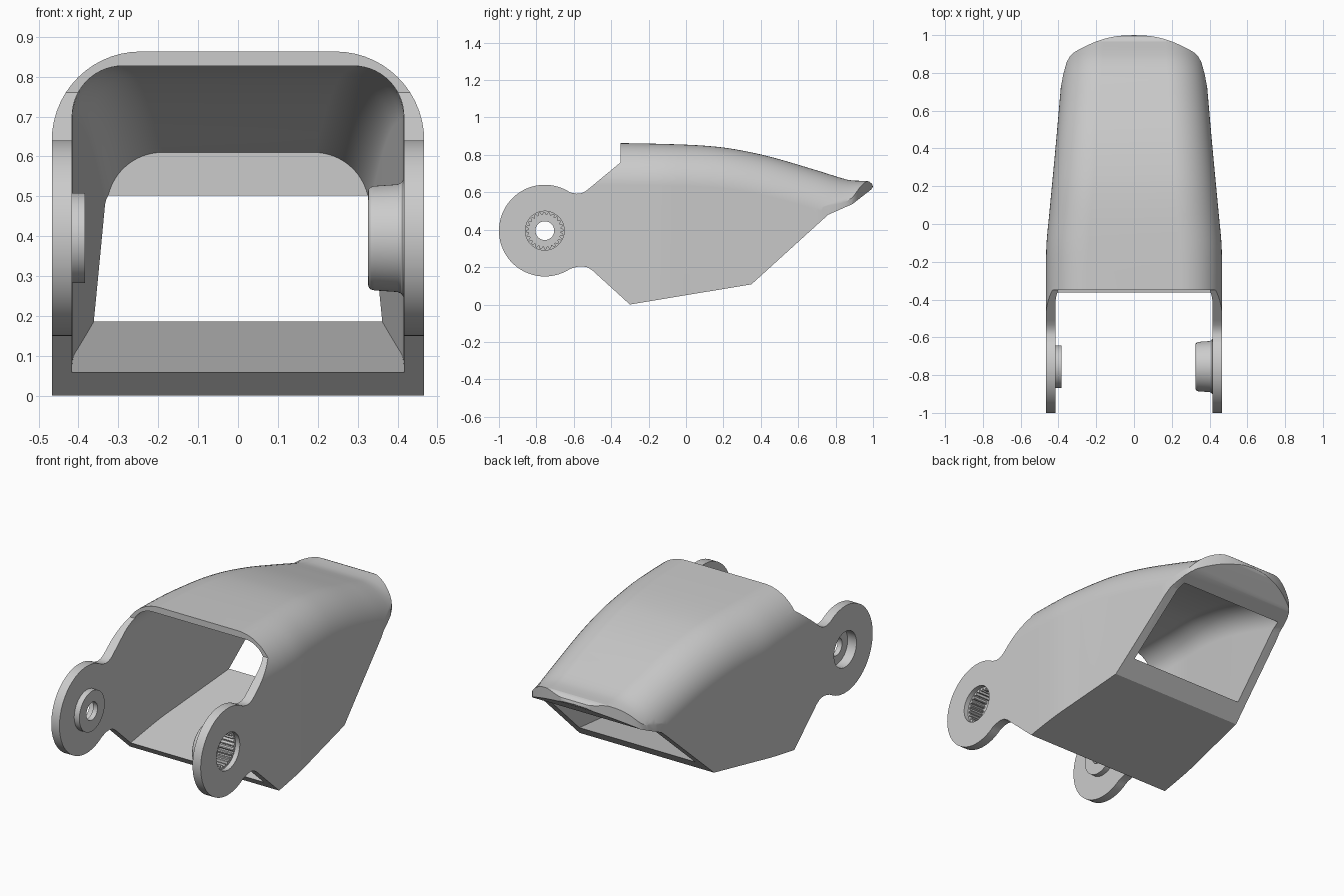
import bpy, bmesh, math

cube = bpy.data.objects.get("Cube")
if cube:
    bpy.data.objects.remove(cube, do_unlink=True)

grey = bpy.data.materials.new("light_grey")
grey.use_nodes = True
grey.diffuse_color = (0.6, 0.6, 0.6, 1)
grey.node_tree.nodes["Principled BSDF"].inputs["Base Color"].default_value = (0.6, 0.6, 0.6, 1)

PIVOT_Y, PIVOT_Z, DISC_R = -0.755, 0.395, 0.245


def loft(name, rings):
    """Closed solid through rings that share one point count."""
    bm = bmesh.new()
    vs = [[bm.verts.new(p) for p in ring] for ring in rings]
    n = len(rings[0])
    for a, b in zip(vs, vs[1:]):
        for i in range(n):
            j = (i + 1) % n
            bm.faces.new((a[i], a[j], b[j], b[i]))
    bm.faces.new(vs[0])
    bm.faces.new(vs[-1])
    bmesh.ops.recalc_face_normals(bm, faces=bm.faces)
    mesh = bpy.data.meshes.new(name)
    bm.to_mesh(mesh)
    bm.free()
    mesh.materials.append(grey)
    ob = bpy.data.objects.new(name, mesh)
    bpy.context.collection.objects.link(ob)
    return ob


def combine(target, other, operation):
    mod = target.modifiers.new("combine", "BOOLEAN")
    mod.operation, mod.solver, mod.object = operation, "EXACT", other
    bpy.context.view_layer.objects.active = target
    bpy.ops.object.modifier_apply(modifier=mod.name)
    bpy.data.objects.remove(other, do_unlink=True)


def curve(points, t):
    """Smooth monotone-in-t value through (t, value) points."""
    if t <= points[0][0]:
        return points[0][1]
    if t >= points[-1][0]:
        return points[-1][1]
    k = max(i for i in range(len(points) - 1) if points[i][0] <= t)

    def slope(i):
        a, b = points[max(i - 1, 0)], points[min(i + 1, len(points) - 1)]
        return (b[1] - a[1]) / (b[0] - a[0])
    (t0, v0), (t1, v1) = points[k], points[k + 1]
    h = t1 - t0
    s = (t - t0) / h
    return ((1 + 2 * s) * (1 - s) ** 2 * v0 + s * (1 - s) ** 2 * h * slope(k)
            + s * s * (3 - 2 * s) * v1 + s * s * (s - 1) * h * slope(k + 1))


def arch(y, w, top, r, bottom, steps=14):
    """Flat-bottomed cross-section with two rounded top corners."""
    right = [(w - r + r * math.cos(a), top - r + r * math.sin(a))
             for a in (math.pi / 2 * i / steps for i in range(steps + 1))]
    half = [(w, bottom)] + right
    return [(x, y, z) for x, z in half] + [(-x, y, z) for x, z in reversed(half)]


def turned(name, profile, radius=lambda i: 1.0, n=96):
    """Solid turned around the pivot axis from (x, radius) pairs."""
    rings = []
    for x, r in profile:
        rings.append([(x, PIVOT_Y + r * radius(i) * math.cos(2 * math.pi * i / n),
                       PIVOT_Z + r * radius(i) * math.sin(2 * math.pi * i / n))
                      for i in range(n)])
    return loft(name, rings)


def spread(a, b, n):
    return [a + (b - a) * i / n for i in range(n + 1)]


# Rules for the shell's width, roof heights and floor
WIDTH = [(-0.25, 0.467), (-0.1, 0.463), (0.05, 0.449), (0.41, 0.415), (0.81, 0.38), (1.1, 0.355)]
ROOF = [(-0.35, 0.863), (-0.1, 0.858), (0.1, 0.849), (0.25, 0.832), (0.45, 0.79),
        (0.7, 0.717), (0.86, 0.668), (0.91, 0.662), (1.1, 0.662)]
CEILING = [(-0.35, 0.827), (0.0, 0.815), (0.2, 0.795), (0.45, 0.735), (0.81, 0.61)]


# Outer shell
shell = loft("cover_shell", [
    arch(y, curve(WIDTH, y), curve(ROOF, y), 0.223 - 0.02 * max(y, 0), -0.3)
    for y in [-1.1, -0.35] + spread(-0.25, 1.1, 40)])

# Hollow inside, closed by a flat wall behind the rear lip
hollow = loft("hollow", [
    arch(y, curve(WIDTH, y) - 0.051, curve(CEILING, y), 0.127 + 0.015 * max(y, 0),
         0.065 + 0.16 * (y + 0.32))
    for y in [-1.2, -0.35] + spread(-0.25, 0.81, 30)])
combine(shell, hollow, "DIFFERENCE")

# Side outline: pivot disc, neck, cut roof front, rear lip and sloping underside
arc = [math.radians(a) for a in spread(56.6, 303.4, 60)]
side = [(PIVOT_Y + DISC_R * math.cos(a), PIVOT_Z + DISC_R * math.sin(a)) for a in arc]
side += [(-0.6, 0.197), (-0.575, 0.203), (-0.55, 0.204), (-0.525, 0.198), (-0.5, 0.182),
         (-0.3, 0), (0.35, 0.108), (0.76, 0.48), (0.89, 0.537), (0.99, 0.615),
         (1.0, 0.63), (0.995, 0.645), (0.98, 0.657), (0.96, 0.664), (0.93, 1),
         (-0.35, 1), (-0.35, 0.76), (-0.51, 0.627), (-0.535, 0.607), (-0.56, 0.595),
         (-0.585, 0.592)]
outline = loft("side_outline", [[(x, y, z) for y, z in side] for x in (-0.7, 0.7)])
combine(shell, outline, "INTERSECT")

# Plan outline that rounds the rear tip
NOSE = [(0.0, 1.0), (0.1, 0.993), (0.2, 0.966), (0.31, 0.913), (0.345, 0.88), (0.368, 0.82),
        (0.39, 0.71)]
half = [(x, curve(NOSE, x)) for x in spread(0, 0.39, 24)] + [(0.6, 0.65), (0.6, -1.3)]
plan = half + [(-x, y) for x, y in reversed(half) if x > 0]
tip = loft("plan_outline", [[(x, y, z) for x, y in plan] for z in (-0.5, 1.2)])
combine(shell, tip, "INTERSECT")

# Pivot bosses on the inner faces of the arms
left_boss = turned("left_boss", [(0.44, 0.146), (0.414, 0.146), (0.409, 0.139), (0.4, 0.135),
                                 (0.342, 0.131), (0.332, 0.128), (0.327, 0.122), (0.326, 0.115)])
combine(shell, left_boss, "UNION")
right_boss = turned("right_boss", [(-0.44, 0.113), (-0.384, 0.113)])
combine(shell, right_boss, "UNION")

# Bores: shaft hole, recesses and a toothed socket
combine(shell, turned("shaft_hole", [(-0.7, 0.05), (0.7, 0.05)]), "DIFFERENCE")
combine(shell, turned("right_recess", [(-0.7, 0.1), (-0.412, 0.1)]), "DIFFERENCE")
combine(shell, turned("left_recess", [(0.7, 0.104), (0.44, 0.104)]), "DIFFERENCE")
socket = turned("toothed_socket", [(0.6, 0.098), (0.35, 0.098)],
                lambda i: 1.0 if i % 4 < 2 else 0.87)
combine(shell, socket, "DIFFERENCE")

# Smooth curved faces, keep the cut edges crisp
bpy.ops.object.select_all(action="DESELECT")
shell.select_set(True)
bpy.context.view_layer.objects.active = shell
bpy.ops.object.shade_smooth_by_angle(angle=math.radians(28))
normals = shell.modifiers.new("weighted_normals", "WEIGHTED_NORMAL")
normals.keep_sharp = True
